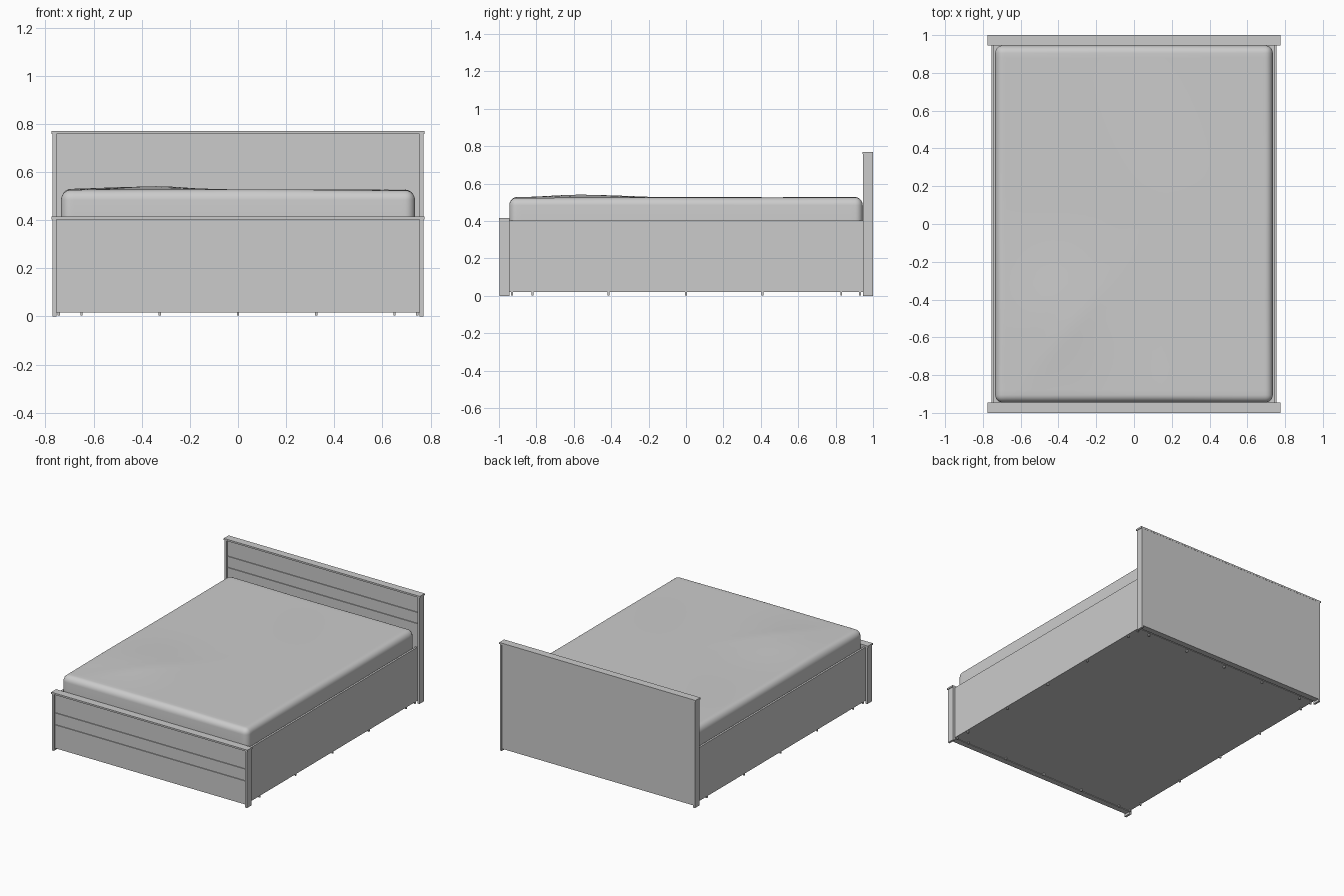
import bpy, bmesh, math
from mathutils import Vector

old = bpy.data.objects.get("Cube")
if old:
    bpy.data.objects.remove(old, do_unlink=True)

# One plain grey for the whole bed
grey = bpy.data.materials.new("plain_grey")
grey.use_nodes = True
COLOUR = (0.6, 0.6, 0.6, 1)
grey.diffuse_color = COLOUR
grey.node_tree.nodes["Principled BSDF"].inputs["Base Color"].default_value = COLOUR


def finish(name, bm):
    mesh = bpy.data.meshes.new(name)
    bmesh.ops.recalc_face_normals(bm, faces=bm.faces)
    bm.to_mesh(mesh)
    bm.free()
    mesh.materials.append(grey)
    obj = bpy.data.objects.new(name, mesh)
    bpy.context.collection.objects.link(obj)
    return obj


def box_mesh(x, y, z):
    bm = bmesh.new()
    bmesh.ops.create_cube(bm, size=1)
    for v in bm.verts:
        v.co = Vector(r[0] if c < 0 else r[1] for r, c in zip((x, y, z), v.co))
    return bm


def box(name, x, y, z):
    return finish(name, box_mesh(x, y, z))


# End boards: three planks with grooves, backing sheet, posts and a cap
def end_board(name, y0, y1, top, grooves):
    front = y0 + 0.012
    cap = top - 0.012
    box(name + "_backing", (-0.757, 0.757), (front + 0.006, y1 - 0.001), (0.016, cap))
    edges = [0.016] + grooves + [cap]
    for i, (low, high) in enumerate(zip(edges, edges[1:])):
        gap_low = 0.002 if i else 0
        gap_high = 0.002 if high != cap else 0
        box(f"{name}_plank_{i + 1}", (-0.757, 0.757), (front, front + 0.008),
            (low + gap_low, high - gap_high))
    for side, s in (("left", 1), ("right", -1)):
        box(f"{name}_{side}_post", sorted((s * 0.755, s * 0.77)), (y0 + 0.002, y1), (0, cap))
    box(name + "_cap", (-0.775, 0.775), (y0, y1), (cap, top))


end_board("footboard", -1, -0.945, 0.415, [0.185, 0.27])
end_board("headboard", 0.945, 1, 0.77, [0.565, 0.645])

# Side rails and the closed base between them
for side, s in (("left", 1), ("right", -1)):
    box(side + "_side_rail", sorted((s * 0.741, s * 0.755)), (-0.946, 0.946), (0.02, 0.402))
box("bed_base", (-0.742, 0.742), (-0.946, 0.946), (0.02, 0.385))

# Small glides under the base
for i, x in enumerate((-0.745, -0.65, -0.325, 0, 0.325, 0.65, 0.745)):
    for j, y in enumerate((-0.93, -0.82, -0.415, 0, 0.41, 0.83, 0.93)):
        if i in (0, 6) or j in (0, 6):
            box(f"glide_{i}_{j}", (x - 0.005, x + 0.005), (y - 0.005, y + 0.005), (0.003, 0.021))

# Soft mattress: rounded block, sliced into a grid and gently rumpled
bm = box_mesh((-0.735, 0.735), (-0.945, 0.945), (0.384, 0.524))
soft = [e for e in bm.edges if max(v.co.z for v in e.verts) > 0.5]
bmesh.ops.bevel(bm, geom=soft, offset=0.04, offset_type='OFFSET', segments=6,
                profile=0.5, affect='EDGES')
for axis, half in ((0, 0.68), (1, 0.88)):
    normal = Vector((1 - axis, axis, 0))
    steps = 28
    for k in range(steps + 1):
        at = normal * (half * (2 * k / steps - 1))
        bmesh.ops.bisect_plane(bm, geom=bm.verts[:] + bm.edges[:] + bm.faces[:],
                               plane_co=at, plane_no=normal)
for v in bm.verts:
    x, y, z = v.co
    if z > 0.5:
        fade = (z - 0.5) / 0.024
        swell = 0.013 * math.exp(-((x + 0.38) / 0.25) ** 2 - ((y + 0.5) / 0.3) ** 2)
        crease = 0.003 * math.exp(-((y - 1.2 * x + 0.15) / 0.07) ** 2 - ((x + 0.35) / 0.25) ** 2)
        ripple = 0.002 * math.sin(5 * x + 2 * y) * math.cos(3 * y - x)
        v.co.z += fade * (swell + crease + ripple + 0.002)
mattress = finish("mattress", bm)

bpy.ops.object.select_all(action='DESELECT')
bpy.context.view_layer.objects.active = mattress
mattress.select_set(True)
bpy.ops.object.shade_smooth_by_angle(angle=math.radians(40))
